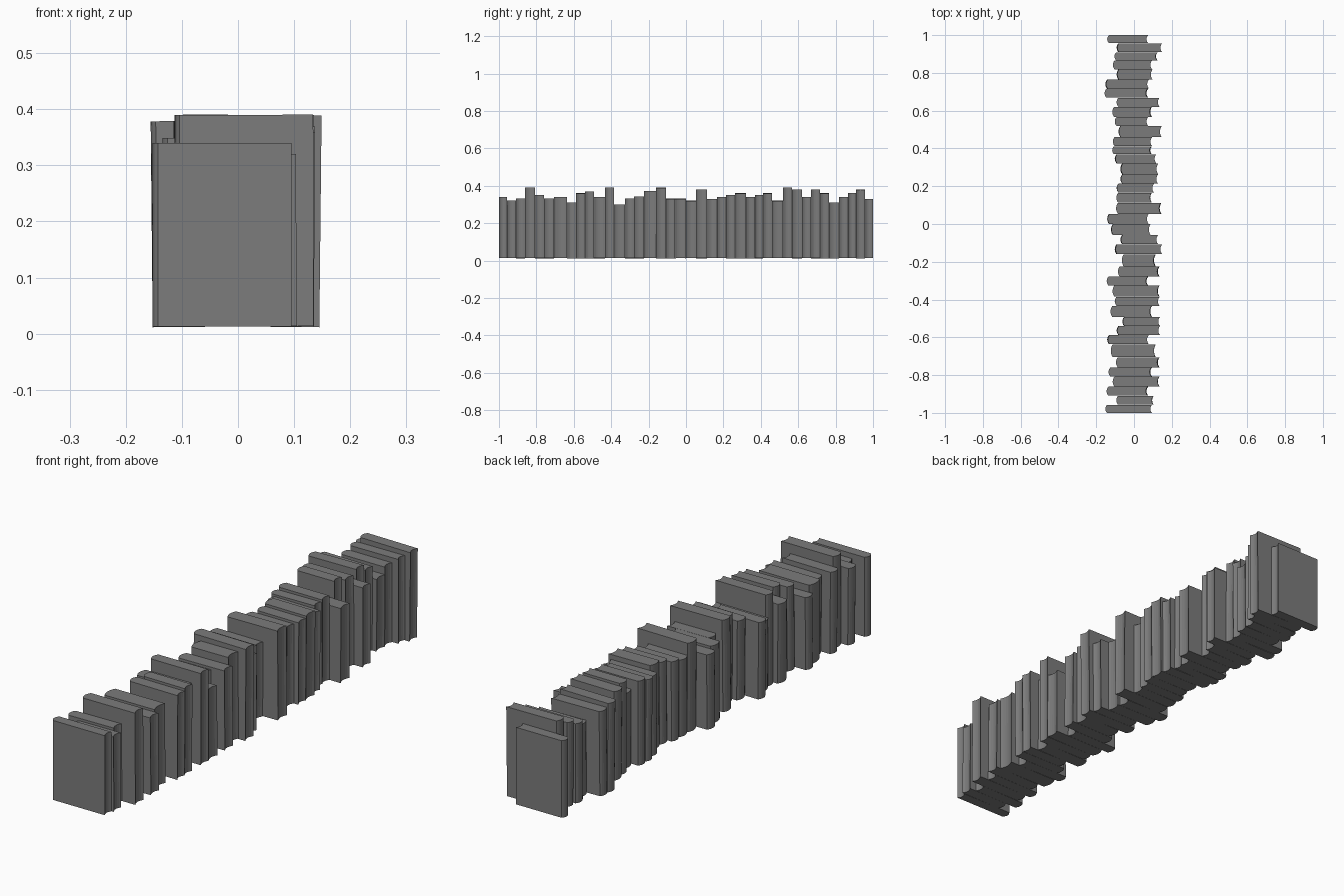
import bpy
import bmesh
import math
import random
from mathutils import Matrix

random.seed(4)
old = bpy.data.objects.get("Cube")
if old:
    bpy.data.objects.remove(old, do_unlink=True)

# One plain grey for every book
grey = bpy.data.materials.new("book grey")
grey.use_nodes = True
colour = (0.2, 0.2, 0.2, 1.0)
grey.diffuse_color = colour
grey.node_tree.nodes["Principled BSDF"].inputs["Base Color"].default_value = colour

# Sizes from the front book to the back one, in hundredths of a unit
HEIGHTS = [34, 32, 33, 39, 35, 33, 34, 31, 36, 37, 34, 39, 30, 33, 34, 37, 39, 33, 33, 32,
           38, 33, 34, 35, 36, 34, 35, 36, 32, 39, 38, 34, 38, 36, 31, 34, 36, 38, 33]
SPINES = [15, 9, 14, 11, 13, 9, 12, 14, 9, 6, 12, 10, 11, 14, 8, 6, 10, 7, 12, 14,
          9, 9, 9, 7, 7, 10, 11, 11, 8, 10, 11, 9, 15, 15, 9, 11, 10, 9, 14]
EDGES = [9, 10, 7, 13, 9, 13, 11, 7, 13, 13, 9, 13, 13, 7, 13, 11, 14, 12, 8, 7,
         14, 9, 10, 12, 12, 11, 9, 9, 14, 7, 9, 13, 7, 7, 9, 9, 12, 14, 7]
# Relative thicknesses
THICK = [8, 9, 9, 10, 9, 10, 13, 9, 9, 9, 11, 9, 11, 9, 10, 12, 10, 9, 11, 10,
         11, 10, 9, 9, 11, 9, 8, 9, 11, 9, 10, 9, 9, 9, 10, 9, 8, 9, 8]

BASE = 0.013
BULGE = 0.009
STEPS = 6


def outline(spine_x, edge_x, thickness):
    """Book seen from above: rounded spine at -x, hollow page edge at +x."""
    half = thickness / 2
    arc = []
    for i in range(STEPS + 1):
        t = -1 + 2 * i / STEPS
        arc.append((t * half, BULGE * (1 - t * t)))
    page_edge = [(edge_x - depth, y) for y, depth in arc]
    spine = [(spine_x + BULGE - depth, y) for y, depth in reversed(arc)]
    return page_edge + spine


def add_book(name, y, thickness, spine_x, edge_x, height, tilt):
    """Extrude the outline upward, then lean the book about its foot."""
    bm = bmesh.new()
    base = [bm.verts.new((x, dy, 0)) for x, dy in outline(spine_x, edge_x, thickness)]
    foot = bm.faces.new(base)
    top = bmesh.ops.extrude_face_region(bm, geom=[foot])["geom"]
    verts = [v for v in top if isinstance(v, bmesh.types.BMVert)]
    bmesh.ops.translate(bm, verts=verts, vec=(0, 0, height))
    bmesh.ops.recalc_face_normals(bm, faces=bm.faces)
    bm.transform(Matrix.Rotation(math.radians(tilt), 4, "Y"))
    mesh = bpy.data.meshes.new(name)
    bm.to_mesh(mesh)
    bm.free()
    mesh.materials.append(grey)
    book = bpy.data.objects.new(name, mesh)
    book.location = (0, y, BASE)
    bpy.context.collection.objects.link(book)
    return book


# Row of books, packed from front to back
unit = 2 / sum(THICK)
y = -1.0
last = len(THICK) - 1
for i, (h, s, e, t) in enumerate(zip(HEIGHTS, SPINES, EDGES, THICK)):
    width = t * unit
    tilt = 0 if i in (0, last) else random.uniform(-0.7, 0.7)
    add_book(f"book_{i + 1}", y + width / 2, width * 0.985,
             -s / 100 - 0.002, e / 100 + 0.005, h / 100 - BASE, tilt)
    y += width
